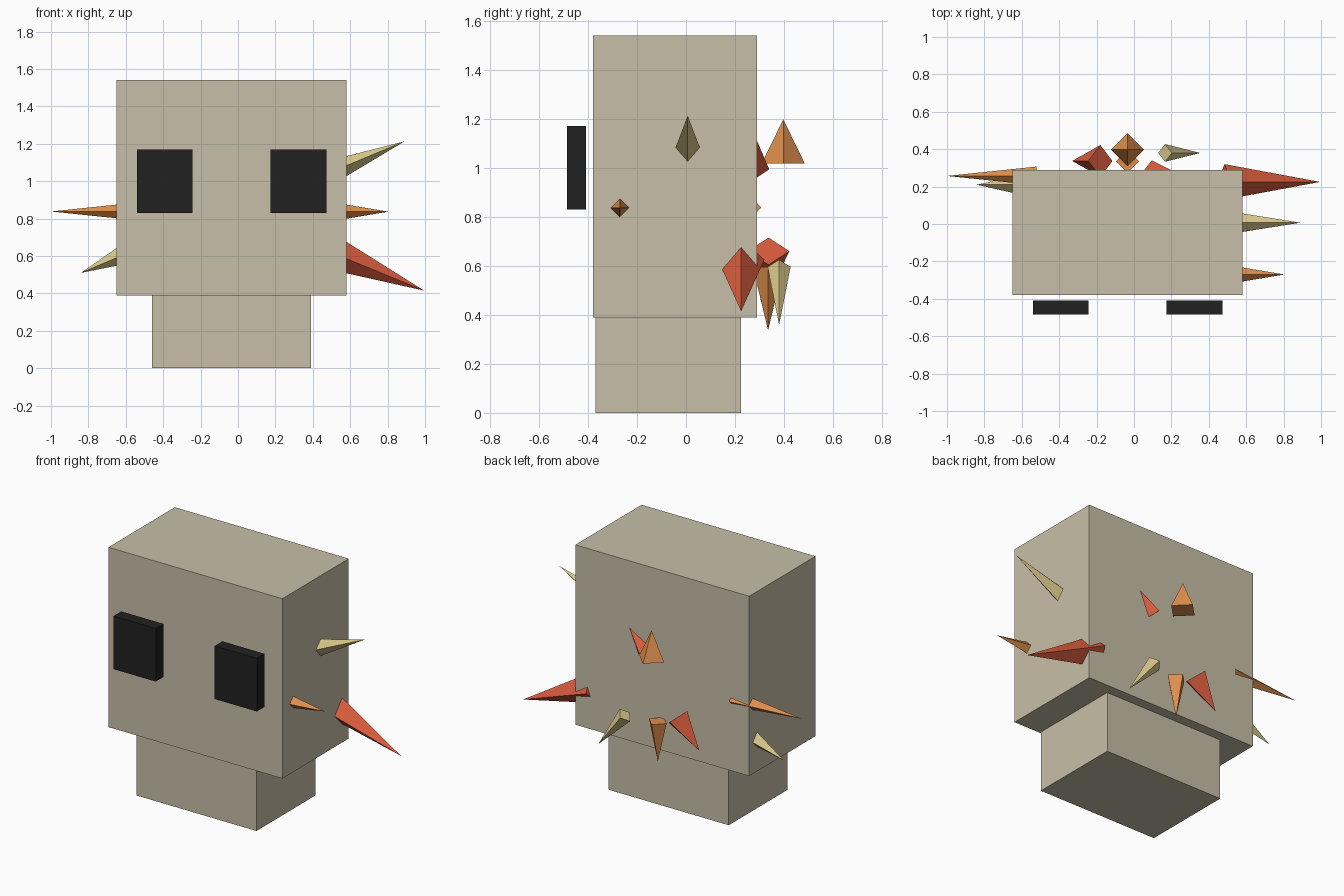
import bpy, bmesh
from mathutils import Vector

if "Cube" in bpy.data.objects:
    bpy.data.objects.remove(bpy.data.objects["Cube"])


def srgb(r, g, b):
    f = lambda c: c / 12.92 if c <= 0.04045 else ((c + 0.055) / 1.055) ** 2.4
    return (f(r / 255), f(g / 255), f(b / 255), 1)


def material(name, rgb):
    m = bpy.data.materials.new(name)
    m.diffuse_color = srgb(*rgb)
    m.use_nodes = True
    m.node_tree.nodes["Principled BSDF"].inputs["Base Color"].default_value = m.diffuse_color
    return m


BEIGE = material("beige", (199, 191, 168))
BLACK = material("black", (33, 33, 33))
ORANGE = material("orange", (222, 143, 76))
RED = material("red", (218, 92, 62))
YELLOW = material("pale_yellow", (216, 200, 138))


def finish(name, bm, mat):
    bmesh.ops.recalc_face_normals(bm, faces=bm.faces)
    me = bpy.data.meshes.new(name)
    bm.to_mesh(me)
    bm.free()
    me.materials.append(mat)
    bpy.context.collection.objects.link(bpy.data.objects.new(name, me))


def box(name, lo, hi, mat):
    bm = bmesh.new()
    bmesh.ops.create_cube(bm, size=1)
    lo, hi = Vector(lo), Vector(hi)
    for v in bm.verts:
        v.co = (lo + hi) / 2 + v.co * (hi - lo)
    finish(name, bm, mat)


def spike(name, base, tip, r, mat):
    """Four-sided spike with its side corners along y and across the axis."""
    base, tip = Vector(base), Vector(tip)
    u = Vector((0, 1, 0))
    w = u.cross(tip - base).normalized()
    bm = bmesh.new()
    ring = [bm.verts.new(base + d * r) for d in (u, w, -u, -w)]
    top = bm.verts.new(tip)
    bm.faces.new(ring)
    for i in range(4):
        bm.faces.new((ring[i], ring[(i + 1) % 4], top))
    finish(name, bm, mat)


# Head and neck
box("head", (-0.65, -0.38, 0.39), (0.58, 0.29, 1.54), BEIGE)
box("neck", (-0.46, -0.37, 0), (0.39, 0.225, 0.39), BEIGE)

# Eyes, floating just in front of the face
for name, x in (("left_eye", -0.54), ("right_eye", 0.175)):
    box(name, (x, -0.485, 0.83), (x + 0.298, -0.408, 1.17), BLACK)

# Spikes on the right side
spike("right_upper_spike", (0.50, 0.007, 1.05), (0.89, 0.007, 1.213), 0.062, YELLOW)
spike("right_middle_spike", (0.45, -0.27, 0.837), (0.805, -0.27, 0.837), 0.059, ORANGE)
spike("right_lower_spike", (0.484, 0.225, 0.625), (0.995, 0.225, 0.415), 0.095, RED)

# Spikes on the left side
spike("left_upper_spike", (-0.52, 0.257, 0.838), (-1.0, 0.257, 0.838), 0.05, ORANGE)
spike("left_lower_spike", (-0.58, 0.21, 0.62), (-0.84, 0.21, 0.51), 0.059, YELLOW)

# Spikes on the back
spike("back_upper_pyramid", (-0.035, 0.397, 1.018), (-0.035, 0.397, 1.198), 0.088, ORANGE)
spike("back_upper_spike", (0.094, 0.28, 0.994), (0.216, 0.28, 1.134), 0.06, RED)
spike("back_lower_right_spike", (0.166, 0.38, 0.596), (0.355, 0.38, 0.36), 0.047, YELLOW)
spike("back_lower_middle_spike", (-0.035, 0.335, 0.595), (-0.035, 0.335, 0.337), 0.062, ORANGE)
spike("back_lower_left_spike", (-0.18, 0.337, 0.66), (-0.33, 0.337, 0.485), 0.085, RED)
